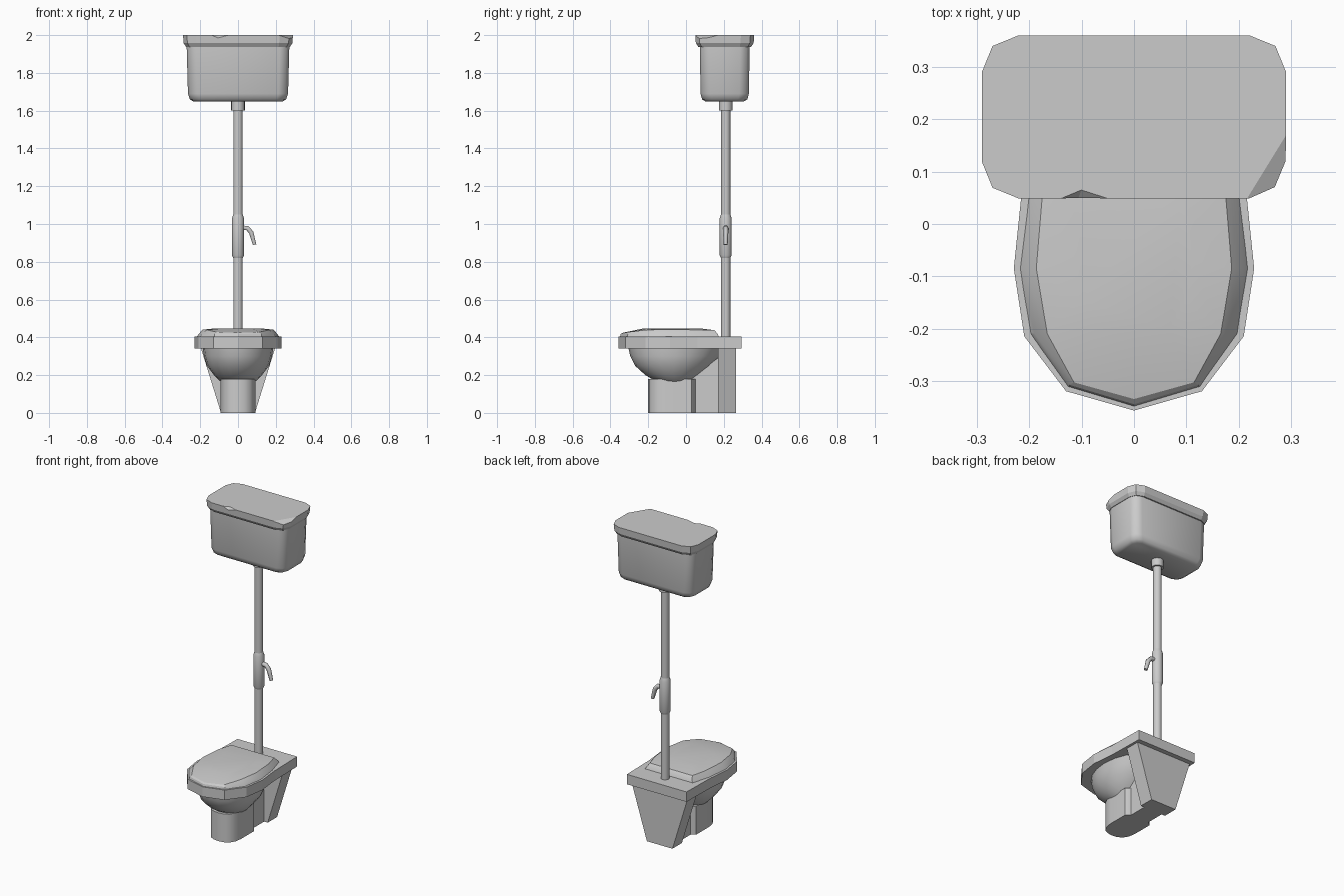
import bpy, bmesh, math

cube = bpy.data.objects.get("Cube")
if cube:
    bpy.data.objects.remove(cube, do_unlink=True)

grey = bpy.data.materials.new("plain grey")
grey.use_nodes = True
grey.diffuse_color = (0.6, 0.6, 0.6, 1)
grey.node_tree.nodes["Principled BSDF"].inputs["Base Color"].default_value = (0.6, 0.6, 0.6, 1)


def make(name, bm, smooth=None):
    bmesh.ops.recalc_face_normals(bm, faces=bm.faces)
    mesh = bpy.data.meshes.new(name)
    bm.to_mesh(mesh)
    bm.free()
    ob = bpy.data.objects.new(name, mesh)
    bpy.context.collection.objects.link(ob)
    mesh.materials.append(grey)
    if smooth:
        bpy.ops.object.select_all(action='DESELECT')
        ob.select_set(True)
        bpy.context.view_layer.objects.active = ob
        bpy.ops.object.shade_smooth_by_angle(angle=math.radians(smooth))
    return ob


def loft(name, rings, smooth=None):
    """Skin equal-length rings of 3D points and cap both ends."""
    bm = bmesh.new()
    rows = [[bm.verts.new(p) for p in ring] for ring in rings]
    n = len(rows[0])
    for a, b in zip(rows, rows[1:]):
        for i in range(n):
            j = (i + 1) % n
            bm.faces.new((a[i], a[j], b[j], b[i]))
    bm.faces.new(rows[0][::-1])
    bm.faces.new(rows[-1])
    return make(name, bm, smooth)


def mirrored(half):
    """Complete an outline given on +x, front to back."""
    return half + [(-x, y) for x, y in reversed(half) if x > 0]


def flat(outline, z):
    return [(x, y, z) for x, y in outline]


def rounded(hx, hy, cut, z, cy=0.205):
    """Rectangle ring with each corner turned in two facets."""
    k = cut * 0.29
    q = [(hx, hy - cut), (hx - k, hy - k), (hx - cut, hy)]
    pts = q + [(-x, y) for x, y in q[::-1]] + [(-x, -y) for x, y in q] + [(x, -y) for x, y in q[::-1]]
    return [(x, cy + y, z) for x, y in pts]


def tube(name, profile, sides=16, y=0.21):
    rings = [[(r * math.cos(2 * math.pi * i / sides), y + r * math.sin(2 * math.pi * i / sides), z)
              for i in range(sides)] for r, z in profile]
    return loft(name, rings, 40)


def chip(target, points):
    """Break a small wedge out of an edge."""
    bm = bmesh.new()
    for p in points:
        bm.verts.new(p)
    bmesh.ops.convex_hull(bm, input=bm.verts)
    cutter = make("chip_cutter", bm)
    cutter.hide_render = True
    mod = target.modifiers.new("chip", 'BOOLEAN')
    mod.operation, mod.object, mod.solver = 'DIFFERENCE', cutter, 'EXACT'
    bpy.context.view_layer.objects.active = target
    bpy.ops.object.modifier_apply(modifier=mod.name)
    bpy.data.objects.remove(cutter, do_unlink=True)


# Cistern with rounded lower edge
loft("cistern", [rounded(0.235, 0.10, 0.04, 1.648), rounded(0.255, 0.12, 0.05, 1.66),
                 rounded(0.265, 0.128, 0.05, 1.69), rounded(0.272, 0.132, 0.05, 1.95)], 50)

# Cistern lid with worn edges
lid = loft("cistern_lid", [rounded(0.275, 0.14, 0.06, 1.938), rounded(0.288, 0.153, 0.07, 1.958),
                           rounded(0.291, 0.156, 0.07, 2.0)])
chip(lid, [(-0.165, 0.04, 2.002), (-0.015, 0.04, 2.002), (-0.10, 0.067, 2.002), (-0.11, 0.04, 1.975)])
chip(lid, [(0.295, 0.18, 2.001), (0.21, 0.042, 2.001), (0.285, 0.06, 1.972), (0.31, 0.04, 2.01)])

# Down pipe, collar and valve
tube("down_pipe", [(0.025, 0.40), (0.025, 1.66)])
tube("pipe_collar", [(0.036, 1.60), (0.036, 1.655)])
tube("valve_body", [(0.025, 0.82), (0.032, 0.835), (0.032, 1.03), (0.025, 1.05)])

# Valve lever
curve = bpy.data.curves.new("flush_lever", 'CURVE')
curve.dimensions = '3D'
curve.bevel_depth = 0.014
curve.bevel_resolution = 1
curve.use_fill_caps = True
path = [(0.02, 0.98), (0.05, 0.978), (0.07, 0.955), (0.088, 0.89)]
spline = curve.splines.new('POLY')
spline.points.add(len(path) - 1)
for point, (x, z) in zip(spline.points, path):
    point.co = (x, 0.21, z, 1)
    point.radius = 1.0 if z > 0.9 else 0.75
curve.materials.append(grey)
lever = bpy.data.objects.new("flush_lever", curve)
bpy.context.collection.objects.link(lever)

# Rim slab running back to the pipe ledge
rim = mirrored([(0, -0.357), (0.13, -0.32), (0.21, -0.215), (0.23, -0.085), (0.215, 0.06), (0.21, 0.295)])
loft("bowl_rim", [flat(rim, 0.342), flat(rim, 0.405)])

# Closed seat cover, gently domed
base = mirrored([(0, -0.35), (0.127, -0.312), (0.2, -0.21), (0.221, -0.085), (0.203, 0.06), (0.17, 0.175)])
edge = mirrored([(0, -0.345), (0.123, -0.308), (0.19, -0.21), (0.208, -0.085), (0.192, 0.06), (0.16, 0.168)])
top = mirrored([(0, -0.335), (0.115, -0.303), (0.166, -0.21), (0.187, -0.085), (0.175, 0.06), (0.15, 0.15)])
crown = [(x * 0.6, -0.05 + (y + 0.05) * 0.6) for x, y in top]
loft("seat_cover", [flat(base, 0.40), flat(edge, 0.418),
                    [(x, y, 0.441 - 0.25 * max(0, -0.2 - y) * 0.5 - 0.02 * max(0, y)) for x, y in top],
                    flat(crown, 0.448)], 25)

# Bowl: shrinking egg-shaped rings, deeper at the front
sides = 20
rings = []
for z, half, front, back in [(0.345, 0.187, -0.305, 0.22), (0.30, 0.180, -0.295, 0.185),
                             (0.25, 0.165, -0.27, 0.14), (0.20, 0.127, -0.215, 0.08),
                             (0.17, 0.098, -0.165, 0.04), (0.153, 0.07, -0.125, 0.02)]:
    mid, ry = (front + back) / 2, (back - front) / 2
    rings.append([(half * math.cos(2 * math.pi * i / sides), mid + ry * math.sin(2 * math.pi * i / sides), z)
                  for i in range(sides)])
loft("bowl", rings, 40)

# Foot under the bowl and the web joining it to the back support
foot = mirrored([(0, -0.2), (0.035, -0.195), (0.065, -0.18), (0.085, -0.145), (0.092, -0.1), (0.092, 0.03),
                 (0.05, 0.06)])
loft("foot", [flat(foot, 0), flat(foot, 0.18)], 40)
web = [(0.065, 0.03), (0.065, 0.18), (-0.065, 0.18), (-0.065, 0.03)]
loft("web", [flat(web, 0), [(x, y, 0.18 if y < 0.1 else 0.3) for x, y in web]])

# Back support, flaring upward to the ledge
support = []
for z, half in ((0, 0.09), (0.345, 0.197)):
    support.append([(half, 0.17, z), (half, 0.265, z), (-half, 0.265, z), (-half, 0.17, z)])
loft("back_support", support)
